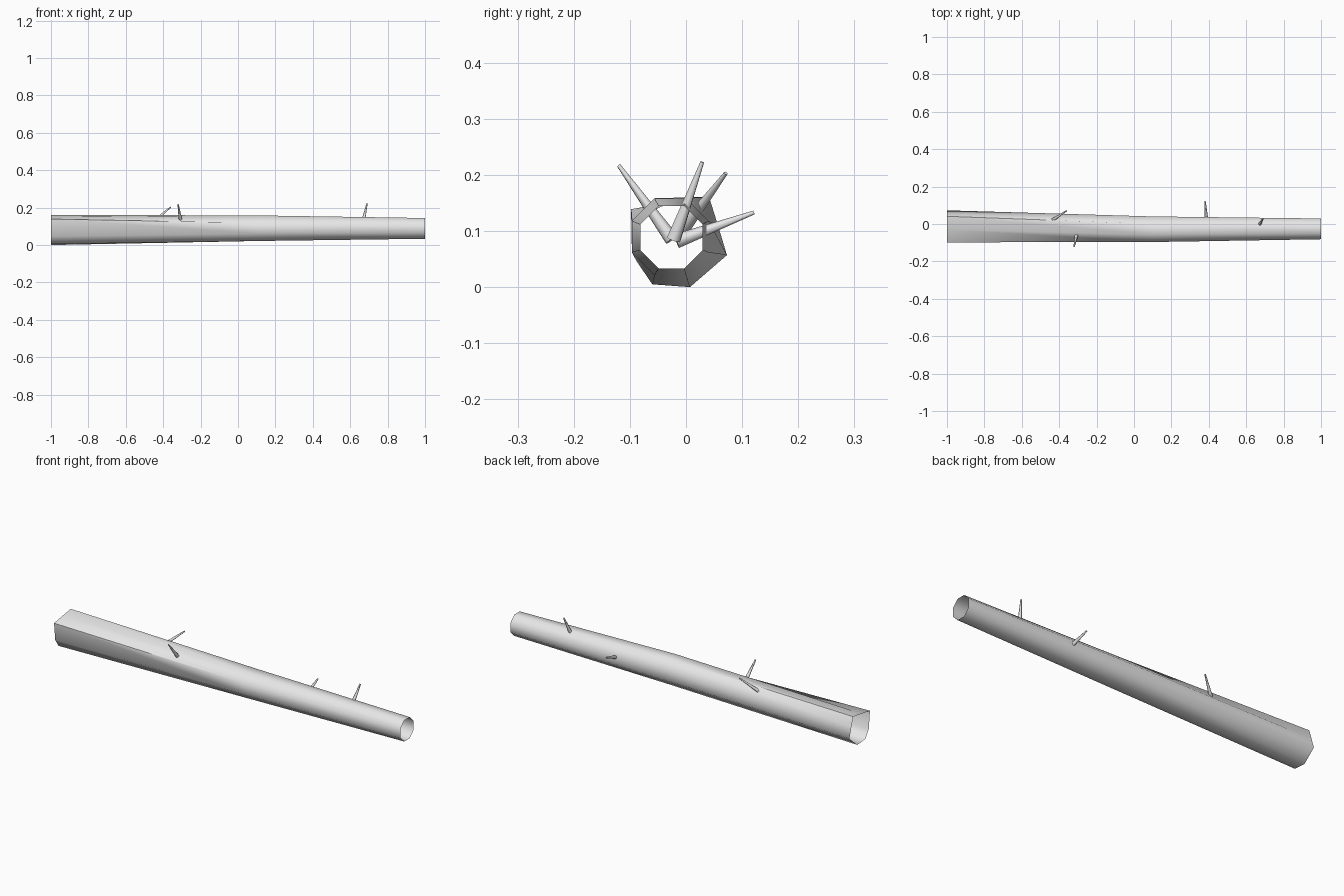
import bpy, bmesh, math
from mathutils import Vector

if "Cube" in bpy.data.objects:
    bpy.data.objects.remove(bpy.data.objects["Cube"])

mat = bpy.data.materials.new("pale grey wood")
mat.diffuse_color = (0.8, 0.8, 0.8, 1)
mat.use_nodes = True
mat.node_tree.nodes["Principled BSDF"].inputs["Base Color"].default_value = mat.diffuse_color


def finish(bm, name, angle):
    me = bpy.data.meshes.new(name)
    bm.to_mesh(me)
    bm.free()
    me.materials.append(mat)
    ob = bpy.data.objects.new(name, me)
    bpy.context.collection.objects.link(ob)
    bpy.ops.object.select_all(action='DESELECT')
    ob.select_set(True)
    bpy.context.view_layer.objects.active = ob
    bpy.ops.object.shade_smooth_by_angle(angle=math.radians(angle))
    return ob


def octagon(cy, cz, r):
    angles = [math.radians(-22.5 + 45 * i) for i in range(8)]
    return [(cy + r * math.cos(a), cz + r * math.sin(a)) for a in angles]


# Hollow trunk: ragged thick end, round middle, thinner round end, both ends open
ragged = [(0.073, 0.057), (0.057, 0.11), (0.041, 0.161), (-0.03, 0.15),
          (-0.098, 0.139), (-0.088, 0.046), (-0.06, 0.005), (0.007, 0.0)]
sections = [(-1.0, ragged), (0.1, octagon(-0.028, 0.09, 0.074)),
            (1.0, octagon(-0.026, 0.089, 0.06))]
bm = bmesh.new()
rings = [[bm.verts.new((x, y, z)) for y, z in pts] for x, pts in sections]
for a, b in zip(rings, rings[1:]):
    for i in range(8):
        j = (i + 1) % 8
        bm.faces.new((a[i], a[j], b[j], b[i]))
finish(bm, "log_trunk", 60)

# Broken twigs: thin tapered stubs growing from the trunk's core
twigs = [((-0.30, -0.025, 0.085), (-0.32, -0.12, 0.217)),
         ((-0.49, -0.015, 0.09), (-0.36, 0.071, 0.203)),
         ((0.66, -0.022, 0.085), (0.69, 0.029, 0.223)),
         ((0.39, -0.017, 0.082), (0.38, 0.121, 0.133))]
for n, (base, tip) in enumerate(twigs, 1):
    base, tip = Vector(base), Vector(tip)
    axis = tip - base
    bm = bmesh.new()
    bmesh.ops.create_cone(bm, cap_ends=True, segments=8, radius1=0.013,
                          radius2=0.0035, depth=axis.length)
    m = axis.to_track_quat('Z', 'Y').to_matrix().to_4x4()
    m.translation = (base + tip) / 2
    bm.transform(m)
    finish(bm, f"twig_{n}", 60)
